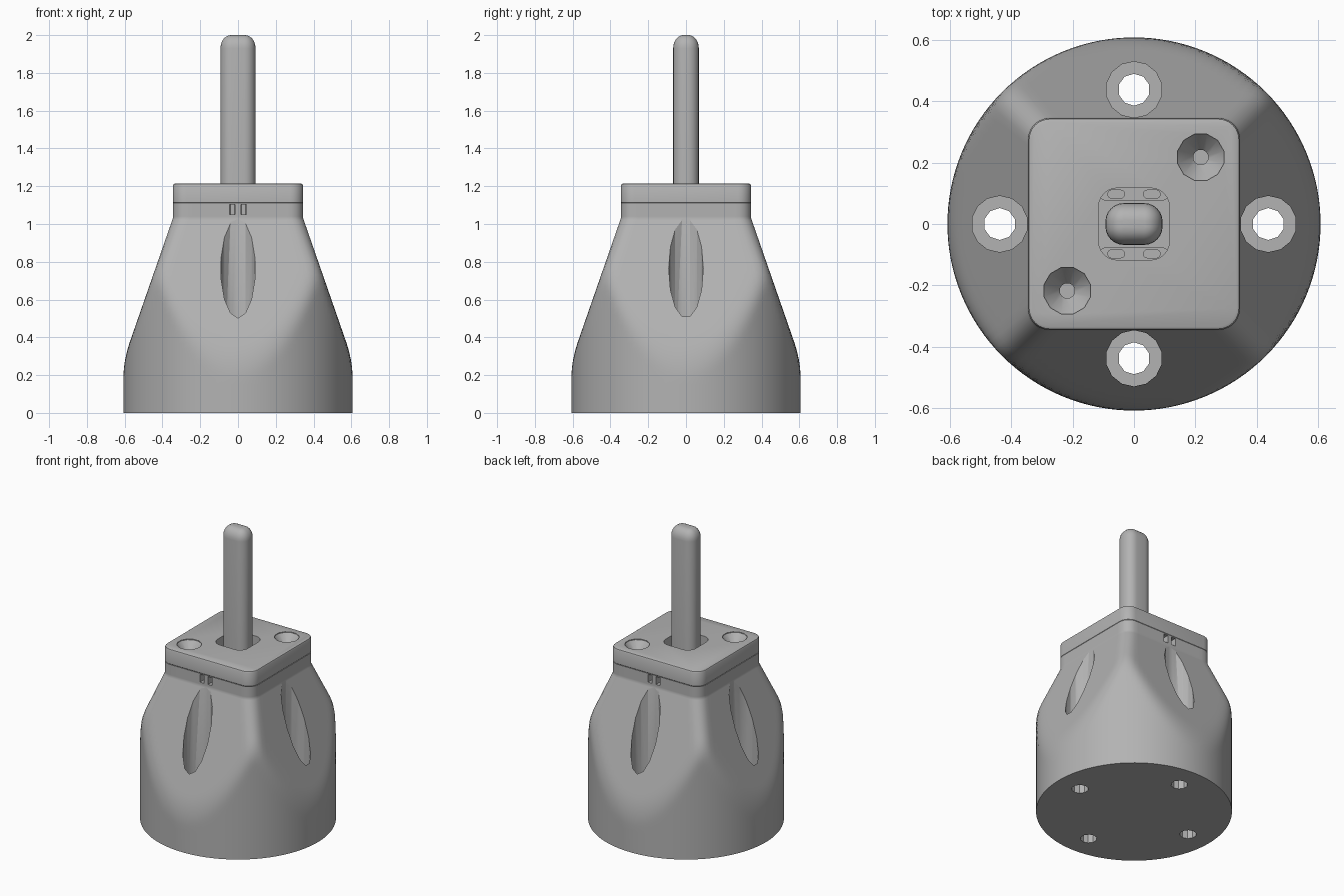
import bpy, bmesh
from math import sin, cos, pi, sqrt

old = bpy.data.objects.get("Cube")
if old:
    bpy.data.objects.remove(old, do_unlink=True)

grey = bpy.data.materials.new("plain grey")
grey.use_nodes = True
grey.diffuse_color = (0.45, 0.45, 0.45, 1)
grey.node_tree.nodes["Principled BSDF"].inputs["Base Color"].default_value = grey.diffuse_color


def circle(r, z, x=0, y=0, n=14):
    return [(x + r * cos(2 * pi * (i + .5) / n), y + r * sin(2 * pi * (i + .5) / n), z)
            for i in range(n)]


def rounded_rect(hx, hy, r, z, x=0, y=0, n=6):
    pts = []
    for q, (sx, sy) in enumerate([(1, 1), (-1, 1), (-1, -1), (1, -1)]):
        for i in range(n + 1):
            a = (q + i / n) * pi / 2
            pts.append((x + sx * (hx - r) + r * cos(a), y + sy * (hy - r) + r * sin(a), z))
    return pts


def loft(name, rings):
    """Closed solid through matching rings, listed from bottom to top."""
    bm = bmesh.new()
    loops = [[bm.verts.new(p) for p in ring] for ring in rings]
    n = len(rings[0])
    for a, b in zip(loops, loops[1:]):
        for i in range(n):
            j = (i + 1) % n
            bm.faces.new((a[i], a[j], b[j], b[i]))
    bm.faces.new(loops[0][::-1])
    bm.faces.new(loops[-1])
    bmesh.ops.remove_doubles(bm, verts=bm.verts, dist=1e-5)
    bmesh.ops.recalc_face_normals(bm, faces=bm.faces)
    me = bpy.data.meshes.new(name)
    bm.to_mesh(me)
    bm.free()
    me.materials.append(grey)
    ob = bpy.data.objects.new(name, me)
    bpy.context.collection.objects.link(ob)
    return ob


def cut(ob, cutters):
    for c in cutters:
        c.hide_render = True
        m = ob.modifiers.new("cut", "BOOLEAN")
        m.operation, m.solver, m.object = "DIFFERENCE", "EXACT", c
    dg = bpy.context.evaluated_depsgraph_get()
    me = bpy.data.meshes.new_from_object(ob.evaluated_get(dg))
    ob.modifiers.clear()
    ob.data = me
    for c in cutters:
        bpy.data.objects.remove(c, do_unlink=True)


def smooth(ob, angle=0.5):
    bpy.ops.object.select_all(action="DESELECT")
    ob.select_set(True)
    bpy.context.view_layer.objects.active = ob
    bpy.ops.object.shade_smooth_by_angle(angle=angle)


# Body: a round base blending into a tapering rounded square
BASE_R, HALF, SHOULDER, SEAM, TOP = 0.607, 0.345, 1.03, 1.11, 1.215


def square_radius(a, h, r):
    c, s = sorted((abs(cos(a)), abs(sin(a))), reverse=True)
    if h * s / c <= h - r:
        return h / c
    m = (h - r) * (c + s)
    return m + sqrt(max(0, m * m - 2 * (h - r) ** 2 + r * r))


def body_ring(z, n=128, blend=0.035):
    h = HALF + max(0, SHOULDER - z) * 0.348
    ring = []
    for i in range(n):
        a = 2 * pi * i / n
        s = square_radius(a, h, 0.07)
        k = max(blend - abs(s - BASE_R), 0) / blend
        d = min(s, BASE_R) - k * k * blend / 4
        ring.append((d * cos(a), d * sin(a), z))
    return ring


levels = [0, 0.15] + [0.19 + 0.03 * i for i in range(28)] + [1.02, SHOULDER, 1.04, SEAM]
body = loft("body", [body_ring(z) for z in levels])

# Bolt holes with wide access bores that scallop the sloping sides
cutters = []
for x, y in [(0.437, 0), (-0.437, 0), (0, 0.437), (0, -0.437)]:
    cutters.append(loft("bore", [circle(0.0915, z, x, y) for z in (0.25, 1.1)]))
    cutters.append(loft("bolt_hole", [circle(0.052, z, x, y, 10) for z in (-0.1, 0.3)]))
# Pair of small slots under the lid, front and back
for sx in (-1, 1):
    for sy in (-1, 1):
        cutters.append(loft("slot", [rounded_rect(0.015, 0.07, 0.004, z, sx * 0.03, sy * 0.32, 1)
                                     for z in (1.05, 1.104)]))
cutters.append(loft("pocket", [rounded_rect(0.117, 0.117, 0.06, z) for z in (0.9, 1.2)]))
cut(body, cutters)
smooth(body)

# Lid with softened edges, central opening and two countersunk screw holes
steps = [(SEAM, 0.004), (SEAM + 0.004, 0), (TOP - 0.012, 0), (TOP - 0.004, 0.004), (TOP, 0.012)]
lid = loft("lid", [rounded_rect(HALF - d, HALF - d, 0.07 - d, z) for z, d in steps])
cutters = [loft("opening", [rounded_rect(0.115, 0.117, 0.06, z) for z in (1.0, 1.3)])]
for s in (-1, 1):
    cutters.append(loft("countersink", [circle(r, z, s * 0.217, s * 0.217, 12) for r, z in
                                        [(0.025, 1.0), (0.025, 1.145), (0.078, TOP - 0.005), (0.078, 1.3)]]))
cut(lid, cutters)
smooth(lid)

# Two drilled guide bars inside the opening
for side, s in (("front", -1), ("back", 1)):
    bar = loft(side + "_guide_bar", [rounded_rect(0.11, 0.02, 0.015, z, 0, s * 0.097) for z in (0.9, 1.1)])
    cut(bar, [loft("bar_hole", [rounded_rect(0.027, 0.013, 0.012, z, x, s * 0.097) for z in (1.06, 1.2)])
              for x in (-0.058, 0.058)])
    smooth(bar)

# Upright lever with rounded tip
tip = [(1.93 + 0.07 * sin(t * pi / 12), 0.055 * (1 - cos(t * pi / 12))) for t in range(7)]
lever = loft("lever", [rounded_rect(0.093 - d, 0.068 - d, 0.06 - d, z) for z, d in [(0.88, 0)] + tip])
smooth(lever)
